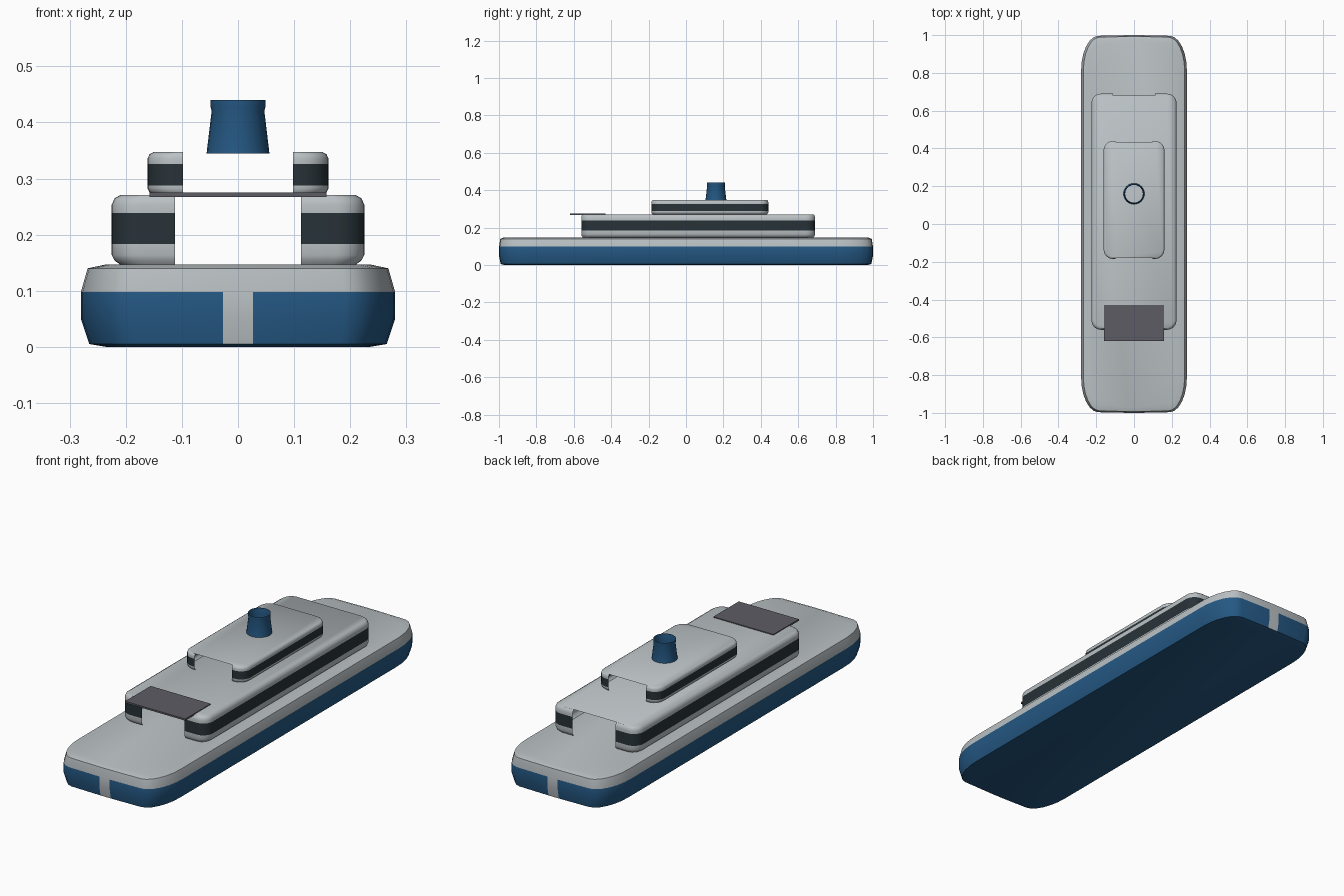
import bpy, bmesh, math

if "Cube" in bpy.data.objects:
    bpy.data.objects.remove(bpy.data.objects["Cube"], do_unlink=True)


def material(name, rgb):
    m = bpy.data.materials.new(name)
    m.use_nodes = True
    m.diffuse_color = (*rgb, 1)
    m.node_tree.nodes["Principled BSDF"].inputs["Base Color"].default_value = (*rgb, 1)
    return m


GREY = material("pale grey paint", (0.49, 0.53, 0.55))
BLUE = material("navy blue paint", (0.018, 0.098, 0.23))
GLASS = material("dark window band", (0.021, 0.032, 0.039))
PLATE = material("slate canopy", (0.107, 0.107, 0.127))


def finish(name, bm, mats, angle=40):
    mesh = bpy.data.meshes.new(name)
    bm.to_mesh(mesh)
    bm.free()
    for m in mats:
        mesh.materials.append(m)
    ob = bpy.data.objects.new(name, mesh)
    bpy.context.collection.objects.link(ob)
    bpy.ops.object.select_all(action='DESELECT')
    ob.select_set(True)
    bpy.context.view_layer.objects.active = ob
    bpy.ops.object.shade_smooth_by_angle(angle=math.radians(angle))
    return ob


def outline(hx, hy, rx, ry, cut, bow, steps=6):
    """Rounded rectangle with two extra points on each end edge."""
    pts = []
    for q, (sx, sy) in enumerate([(1, 1), (-1, 1), (-1, -1), (1, -1)]):
        for i in range(steps + 1):
            a = math.radians(90) * (q + i / steps)
            pts.append((sx * (hx - rx) + rx * math.cos(a),
                        sy * (hy - ry) + ry * math.sin(a)))
        if q in (0, 2):
            pts += [(sx * cut, sy * hy), (-sx * cut, sy * hy)]
    return [(x, y - math.copysign(bow * (x / hx) ** 2, y)) for x, y in pts]


def loft(hx, hy, cy, rx, ry, cut, profile, bow=0.0, floor=False):
    """Stack outlines; profile holds (inset, z). Returns mesh and end panels."""
    bm = bmesh.new()
    rings = []
    for inset, z in profile:
        pts = outline(hx - inset, hy - inset * 0.6, max(rx - inset * 0.5, 0.01),
                      max(ry - inset * 0.5, 0.01), cut, bow)
        rings.append([bm.verts.new((x, y + cy, z)) for x, y in pts])
    ends = []
    n = len(rings[0])
    for low, high in zip(rings, rings[1:]):
        for i in range(n):
            j = (i + 1) % n
            f = bm.faces.new((low[i], low[j], high[j], high[i]))
            if all(abs(v.co.x) < cut + 1e-4 for v in f.verts):
                ends.append(f)
    bm.faces.new(rings[-1])
    if floor:
        bm.faces.new(rings[0][::-1])
    return bm, ends


# Hull: blue below the line, pale above, pale strip at bow and stern
bm, ends = loft(0.28, 1.0, 0, 0.09, 0.18, 0.027,
                [(0.045, 0), (0.015, 0.005), (0, 0.05), (0, 0.098),
                 (0.012, 0.14), (0.045, 0.147)], bow=0.008, floor=True)
for f in bm.faces:
    f.material_index = int(f.calc_center_median().z < 0.098)
for f in ends:
    if f.calc_center_median().z > 0.004:
        f.material_index = 0
finish("hull", bm, [GREY, BLUE])


# Decks: thin shells with a window band, open in the middle of both ends
def deck(name, hx, y0, y1, cut, z0, z1, band, soft):
    profile = [(soft, z0), (soft * 0.3, z0 + soft * 0.5), (0, z0 + soft * 1.1),
               (0, band[0]), (0, band[1]), (0, z1 - soft * 1.1),
               (soft * 0.3, z1 - soft * 0.4), (soft, z1)]
    bm, ends = loft(hx, (y1 - y0) / 2, (y0 + y1) / 2, 0.05, 0.05, cut, profile)
    for f in bm.faces:
        f.material_index = int(band[0] < f.calc_center_median().z < band[1])
    bmesh.ops.delete(bm, geom=ends, context='FACES')
    finish(name, bm, [GREY, GLASS])


deck("lower_deck", 0.225, -0.56, 0.69, 0.112, 0.146, 0.271, (0.183, 0.239), 0.016)
deck("upper_deck", 0.161, -0.185, 0.44, 0.098, 0.271, 0.347, (0.288, 0.326), 0.01)

# Canopy over the front of the lower deck
bm = bmesh.new()
bmesh.ops.create_cube(bm, size=1)
bmesh.ops.scale(bm, vec=(0.315, 0.19, 0.008), verts=bm.verts)
bmesh.ops.translate(bm, vec=(0, -0.525, 0.271), verts=bm.verts)
finish("canopy", bm, [PLATE])

# Funnel: open tapered tube with a flared lip
bm = bmesh.new()
SIDES = 24
rings = []
for r, z in [(0.056, 0.345), (0.047, 0.42), (0.049, 0.428), (0.049, 0.44)]:
    rings.append([bm.verts.new((r * math.cos(math.tau * i / SIDES),
                                0.16 + r * math.sin(math.tau * i / SIDES), z))
                  for i in range(SIDES)])
for low, high in zip(rings, rings[1:]):
    for i in range(SIDES):
        j = (i + 1) % SIDES
        bm.faces.new((low[i], low[j], high[j], high[i]))
finish("funnel", bm, [BLUE])
